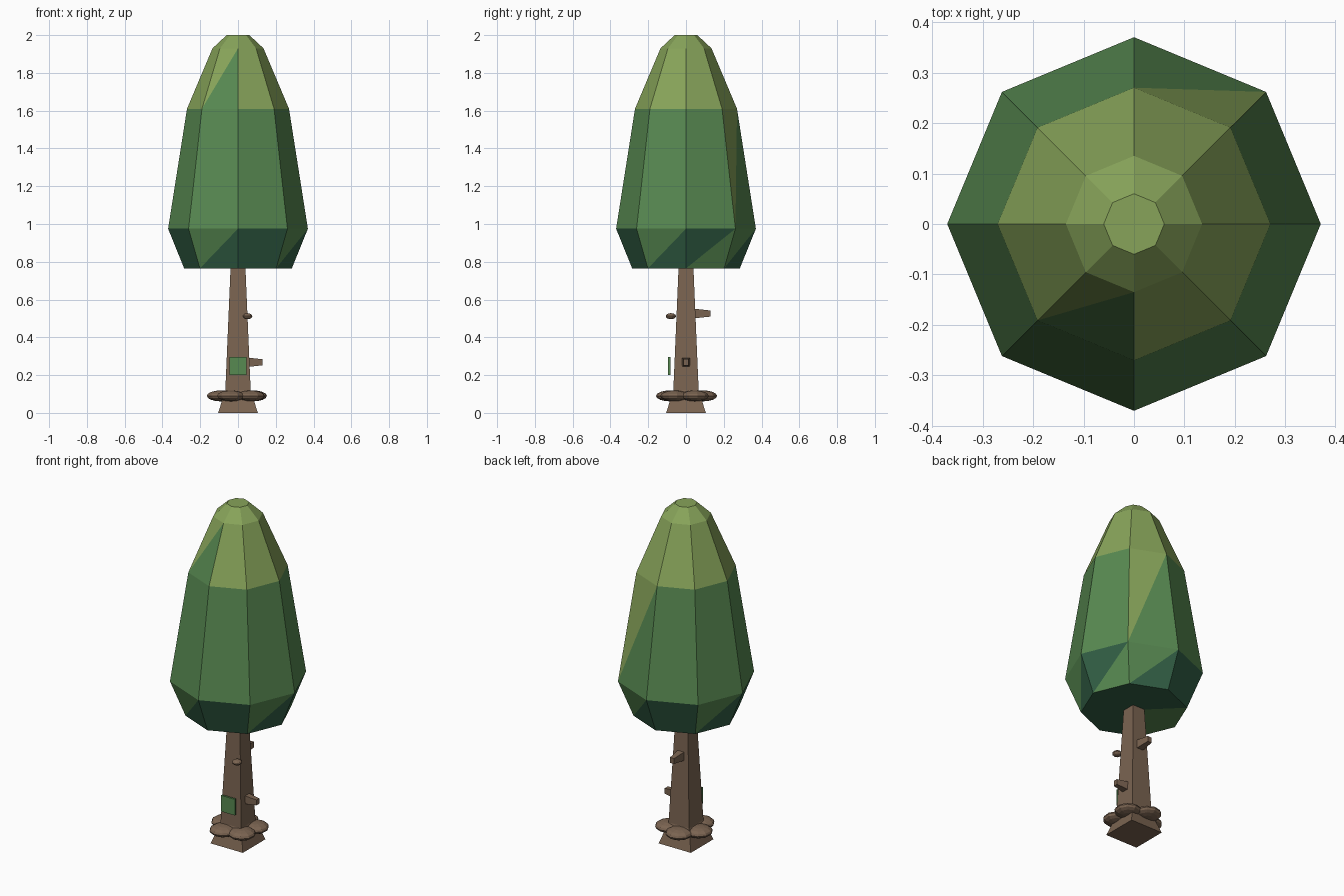
import bpy, bmesh
from math import sin, cos, pi, radians
from mathutils import Matrix

cube = bpy.data.objects.get("Cube")
if cube:
    bpy.data.objects.remove(cube, do_unlink=True)


def material(name, srgb):
    color = [(c / 255) ** 2.2 for c in srgb] + [1]
    mat = bpy.data.materials.new(name)
    mat.use_nodes = True
    mat.diffuse_color = color
    mat.node_tree.nodes["Principled BSDF"].inputs["Base Color"].default_value = color
    return mat


brown = material("bark brown", (122, 100, 82))
dark = material("deep green", (54, 97, 72))
green = material("leaf green", (88, 136, 82))
light = material("light green", (134, 162, 90))


def finish(name, bm, *mats):
    bmesh.ops.recalc_face_normals(bm, faces=bm.faces)
    mesh = bpy.data.meshes.new(name)
    bm.to_mesh(mesh)
    bm.free()
    for mat in mats:
        mesh.materials.append(mat)
    obj = bpy.data.objects.new(name, mesh)
    bpy.context.collection.objects.link(obj)
    return obj


def rings(bm, profile, sides, turn=0.0):
    """Stack polygon rings given as (radius, height)."""
    return [[bm.verts.new((r * cos(turn + i * 2 * pi / sides),
                           r * sin(turn + i * 2 * pi / sides), z))
             for i in range(sides)] for r, z in profile]


# Crown: eight-sided, each panel split along one diagonal
bm = bmesh.new()
crown = rings(bm, [(0.285, 0.765), (0.37, 0.975), (0.27, 1.61), (0.135, 1.93), (0.06, 2)], 8)
base_color = [0, 1, 2, 2]
# (band, panel, upper triangle) that break from their band's colour
odd = {(2, 5, False): 1, (1, 1, True): 2, (0, 5, True): 1, (0, 7, True): 1,
       (0, 0, False): 1, (0, 1, True): 1, (0, 3, True): 1}
for band in range(4):
    for i in range(8):
        j = (i + 1) % 8
        low, high = crown[band], crown[band + 1]
        for upper, tri in ((False, (low[i], low[j], high[j])),
                           (True, (low[i], high[j], high[i]))):
            bm.faces.new(tri).material_index = odd.get((band, i, upper), base_color[band])
bm.faces.new(crown[-1]).material_index = 2
centre = bm.verts.new((0, 0, 0.765))
for i in range(8):
    face = bm.faces.new((centre, crown[0][(i + 1) % 8], crown[0][i]))
    face.material_index = 1 if i in (3, 4) else 0
finish("crown", bm, dark, green, light)

# Trunk: square, flared at the foot
bm = bmesh.new()
root2 = 2 ** 0.5
levels = rings(bm, [(0.105 * root2, 0), (0.067 * root2, 0.12), (0.038 * root2, 0.8)], 4, pi / 4)
for low, high in zip(levels, levels[1:]):
    for i in range(4):
        j = (i + 1) % 4
        bm.faces.new((low[i], low[j], high[j], high[i]))
bm.faces.new(levels[0])
bm.faces.new(levels[-1])
finish("trunk", bm, brown)


def knob(name, location, size, angle=0.0):
    bm = bmesh.new()
    matrix = (Matrix.Translation(location) @ Matrix.Rotation(angle, 4, "Z")
              @ Matrix.Diagonal((*size, 1)))
    bmesh.ops.create_uvsphere(bm, u_segments=10, v_segments=8, radius=1, matrix=matrix)
    finish(name, bm, brown)


# Root knobs around the foot, and one knot on the front
for k in range(5):
    a = radians(30 + 72 * k)
    knob(f"root_knob_{k + 1}", (0.092 * cos(a), 0.092 * sin(a), 0.09), (0.075, 0.075, 0.029), a)
knob("bark_knot", (0.05, -0.08, 0.512), (0.027, 0.027, 0.016))


def stub(name, z, angle):
    """Tapered branch pointing outward, its top nearly level."""
    bm = bmesh.new()
    bmesh.ops.create_cube(bm, size=1)
    for v in bm.verts:
        tip = v.co.x > 0
        v.co.x = 0.13 if tip else 0.03
        v.co.y *= 0.026 if tip else 0.046
        v.co.z = z + v.co.z * (0.032 if tip else 0.054)
    bmesh.ops.rotate(bm, verts=bm.verts, matrix=Matrix.Rotation(angle, 3, "Z"))
    finish(name, bm, brown)


stub("side_branch", 0.268, 0)
stub("back_branch", 0.526, pi / 2)

# Square leaf patch in front of the trunk
bm = bmesh.new()
bmesh.ops.create_cube(bm, size=1, matrix=Matrix.Translation((0, -0.088, 0.248))
                      @ Matrix.Diagonal((0.09, 0.012, 0.095, 1)))
finish("leaf_patch", bm, green)
